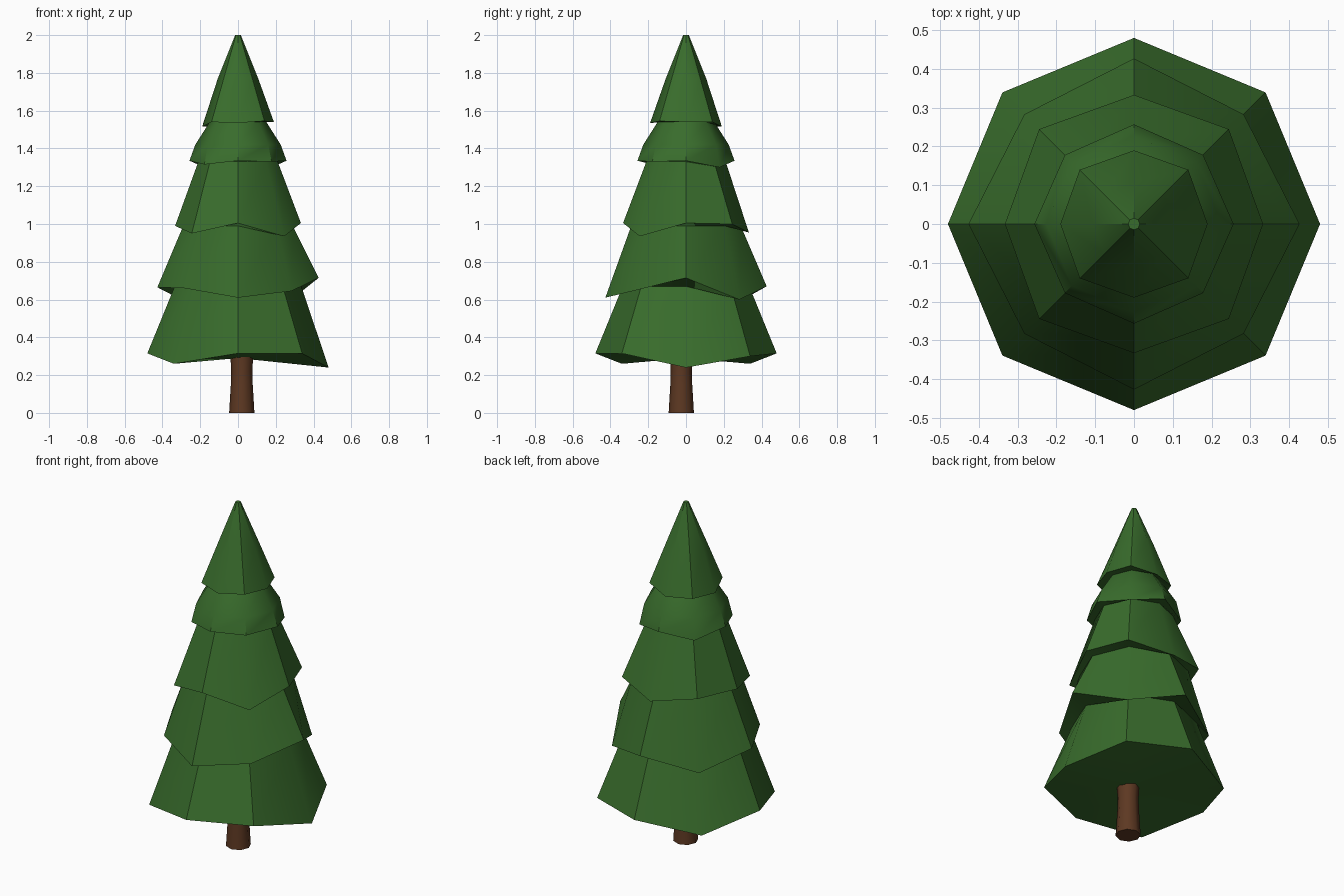
import bpy, bmesh
from math import cos, sin, pi

if "Cube" in bpy.data.objects:
    bpy.data.objects.remove(bpy.data.objects["Cube"])

SIDES = 8


def material(name, rgb):
    m = bpy.data.materials.new(name)
    m.diffuse_color = (*rgb, 1)
    m.use_nodes = True
    m.node_tree.nodes["Principled BSDF"].inputs["Base Color"].default_value = m.diffuse_color
    return m


def lofted(name, rings, mat, centre=(0, 0), angle=40):
    """Skin a stack of octagonal rings; each ring is (radii, heights)."""
    bm = bmesh.new()
    loops = []
    for radii, heights in rings:
        loops.append([bm.verts.new((centre[0] + radii[i] * cos(2 * pi * i / SIDES),
                                    centre[1] + radii[i] * sin(2 * pi * i / SIDES),
                                    heights[i])) for i in range(SIDES)])
    for a, b in zip(loops, loops[1:]):
        for i in range(SIDES):
            j = (i + 1) % SIDES
            bm.faces.new((a[i], a[j], b[j], b[i]))
    # closed ends, fanned from a centre point
    for loop in (loops[0], loops[-1]):
        z = sum(v.co.z for v in loop) / SIDES
        c = bm.verts.new((*centre, z))
        for i in range(SIDES):
            bm.faces.new((loop[i], loop[(i + 1) % SIDES], c))
    bmesh.ops.recalc_face_normals(bm, faces=bm.faces)
    me = bpy.data.meshes.new(name)
    bm.to_mesh(me)
    bm.free()
    ob = bpy.data.objects.new(name, me)
    bpy.context.collection.objects.link(ob)
    me.materials.append(mat)
    bpy.ops.object.select_all(action='DESELECT')
    bpy.context.view_layer.objects.active = ob
    ob.select_set(True)
    bpy.ops.object.shade_smooth_by_angle(angle=angle * pi / 180)
    return ob


def even(r, z):
    return [r] * SIDES, [z] * SIDES


green = material("needles", (0.04, 0.15, 0.025))
brown = material("bark", (0.11, 0.04, 0.016))

# Branch tiers: rim radius on axes, on diagonals, uneven rim heights
# (from +x anticlockwise), then (radius, height) rings above the rim
tiers = [
    (0.48, 0.48, [0.24, 0.30, 0.315, 0.26, 0.315, 0.26, 0.315, 0.315],
     [(0.335, 0.67)]),
    (0.427, 0.40, [0.715, 0.60, 0.67, 0.59, 0.665, 0.66, 0.61, 0.645],
     [(0.29, 0.99)]),
    (0.333, 0.346, [1.005, 1.00, 0.955, 1.00, 0.99, 0.95, 1.005, 0.935],
     [(0.21, 1.33)]),
    (0.257, 0.252, [1.335, 1.30, 1.335, 1.30, 1.335, 1.315, 1.335, 1.33],
     [(0.226, 1.42), (0.15, 1.54)]),
    (0.19, 0.198, [1.54, 1.54, 1.515, 1.52, 1.515, 1.54, 1.535, 1.545],
     [(0.107, 1.77), (0.015, 2.0)]),
]

rings = []
for r_axis, r_diag, heights, upper in tiers:
    rings.append(([r_axis, r_diag] * (SIDES // 2), heights))
    rings += [even(r, z) for r, z in upper]
lofted("foliage", rings, green)

# Slightly waisted, off-centre trunk
lofted("trunk", [even(0.067, 0), even(0.058, 0.15), even(0.056, 0.22), even(0.06, 0.3)],
       brown, centre=(0.02, -0.025), angle=50)
